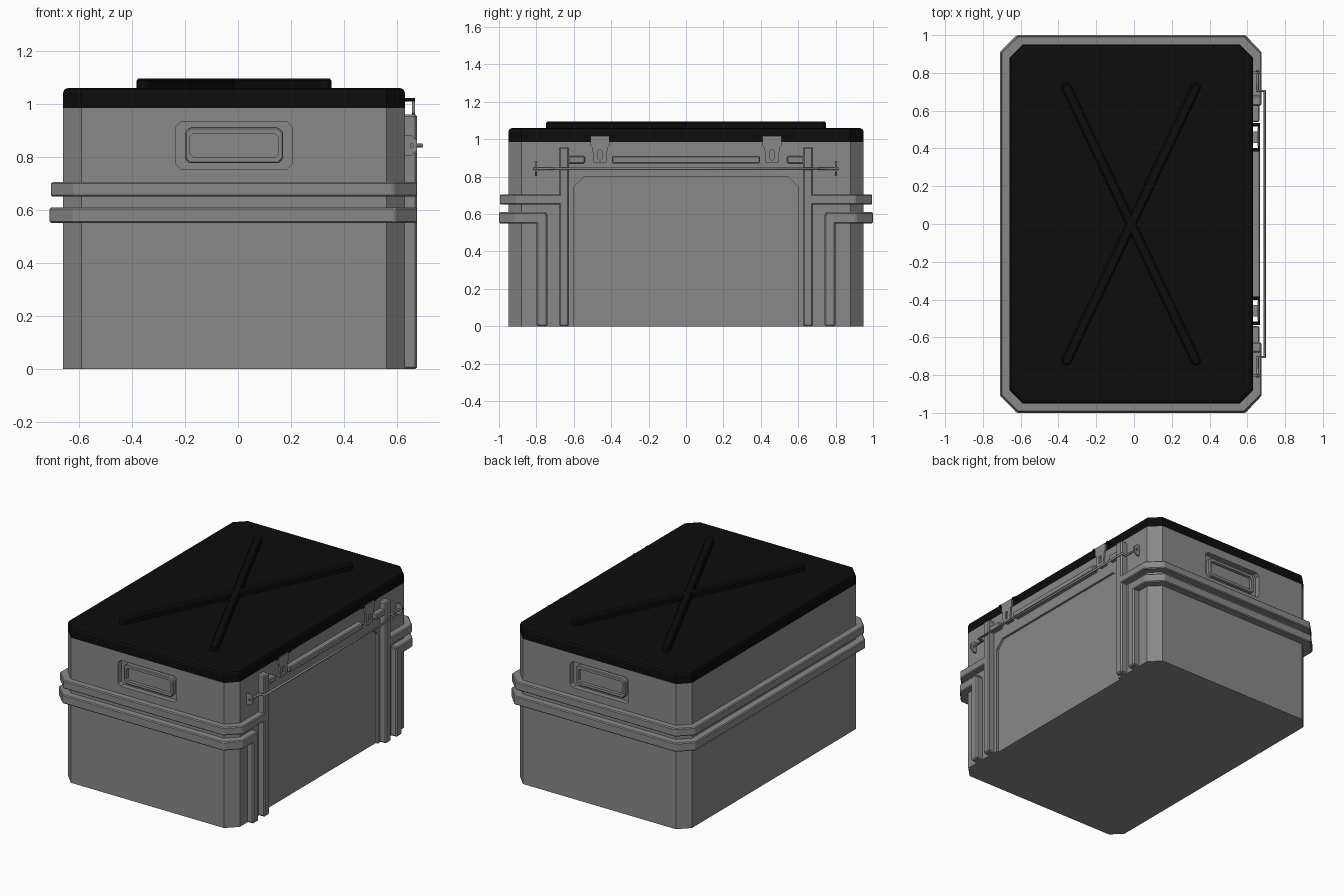
import bpy, bmesh, math
from mathutils import Vector

if "Cube" in bpy.data.objects:
    bpy.data.objects.remove(bpy.data.objects["Cube"])

CX = -0.015          # centre of the case body in x
HX, HY = 0.645, 0.95  # half sizes of the body


def material(name, v):
    m = bpy.data.materials.new(name)
    m.diffuse_color = (v, v, v, 1)
    m.use_nodes = True
    m.node_tree.nodes["Principled BSDF"].inputs["Base Color"].default_value = m.diffuse_color
    return m


GREY = material("case grey", 0.25)
BLACK = material("lid black", 0.0037)


def outline(off=0.0, c=0.07):
    """Rectangle with cut corners, starting on the right side, clockwise by way of the front."""
    x, y = HX + off, HY + off
    pts = [(x, -y + c), (x - c, -y), (-x + c, -y), (-x, -y + c),
           (-x, y - c), (-x + c, y), (x - c, y), (x, y - c)]
    return [(px + CX, py) for px, py in pts]


def prism(name, pts, lo, hi, mat, axis="z", bevel=0.0, segs=1):
    """Extrude a 2D profile along an axis, optionally bevelling its edges."""
    place = {"z": lambda a, b, h: (a, b, h),
             "y": lambda a, b, h: (a, h, b),
             "x": lambda a, b, h: (h, a, b)}[axis]
    bm = bmesh.new()
    bottom = bm.faces.new([bm.verts.new(place(a, b, lo)) for a, b in pts])
    ext = bmesh.ops.extrude_face_region(bm, geom=[bottom])
    move = Vector(place(0, 0, hi - lo))
    bmesh.ops.translate(bm, vec=move, verts=[g for g in ext["geom"] if isinstance(g, bmesh.types.BMVert)])
    bmesh.ops.recalc_face_normals(bm, faces=bm.faces)
    if bevel:
        bmesh.ops.bevel(bm, geom=bm.edges[:], offset=bevel, segments=segs, affect="EDGES", profile=0.5)
    me = bpy.data.meshes.new(name)
    bm.to_mesh(me)
    bm.free()
    me.materials.append(mat)
    ob = bpy.data.objects.new(name, me)
    bpy.context.collection.objects.link(ob)
    return ob


def box(name, x, y, z, mat, bevel=0.0):
    y = sorted(y)
    return prism(name, [(x[0], y[0]), (x[1], y[0]), (x[1], y[1]), (x[0], y[1])], z[0], z[1], mat, bevel=bevel)


def cut_rect(cx, cz, hx, hz, c):
    """Rectangle profile with cut corners."""
    return [(cx - hx + c, cz - hz), (cx + hx - c, cz - hz), (cx + hx, cz - hz + c), (cx + hx, cz + hz - c),
            (cx + hx - c, cz + hz), (cx - hx + c, cz + hz), (cx - hx, cz + hz - c), (cx - hx, cz - hz + c)]


def cut(target, cutter):
    mod = target.modifiers.new("cut", "BOOLEAN")
    mod.operation, mod.object, mod.solver = "DIFFERENCE", cutter, "EXACT"
    bpy.context.view_layer.objects.active = target
    bpy.ops.object.modifier_apply(modifier=mod.name)
    bpy.data.objects.remove(cutter, do_unlink=True)


def tube(name, points, radius, mat):
    cu = bpy.data.curves.new(name, "CURVE")
    cu.dimensions = "3D"
    cu.bevel_depth, cu.bevel_resolution, cu.use_fill_caps = radius, 1, True
    sp = cu.splines.new("POLY")
    sp.points.add(len(points) - 1)
    for p, co in zip(sp.points, points):
        p.co = (*co, 1)
    cu.materials.append(mat)
    ob = bpy.data.objects.new(name, cu)
    bpy.context.collection.objects.link(ob)
    return ob


# Case body with a shallow panel on the right and handle pockets at both ends
body = prism("case_body", outline(), 0, 0.985, GREY)
panel = [(-0.6, -0.1), (0.6, -0.1), (0.6, 0.745), (0.545, 0.8), (-0.545, 0.8), (-0.6, 0.745)]
cut(body, prism("panel_cutter", panel, 0.615, 0.8, GREY, "x"))
for s in (-1, 1):
    lo, hi = sorted((s * 0.915, s * 1.1))
    cut(body, prism("pocket_cutter", cut_rect(CX, 0.843, 0.22, 0.088, 0.018), lo, hi, GREY, "y"))

# Raised handle rims inside the pockets
for s, tag in ((-1, "front"), (1, "back")):
    lo, hi = sorted((s * 0.91, s * 0.942))
    rim = prism(tag + "_handle_rim", cut_rect(CX, 0.843, 0.185, 0.067, 0.018), lo, hi, GREY, "y", 0.005)
    lo, hi = sorted((s * 0.92, s * 1.0))
    cut(rim, prism("rim_cutter", cut_rect(CX, 0.843, 0.165, 0.045, 0.012), lo, hi, GREY, "y"))

# Lid with a chamfered top edge
lid = prism("lid", outline(), 0.985, 1.06, BLACK)
bm = bmesh.new()
bm.from_mesh(lid.data)
rim_edges = [e for e in bm.edges if all(v.co.z > 1.05 for v in e.verts)]
bmesh.ops.bevel(bm, geom=rim_edges, offset=0.02, segments=2, affect="EDGES", profile=0.5)
bm.to_mesh(lid.data)
bm.free()

# Crossed stiffening ribs on the lid
length, width = 1.65, 0.052
for s in (-1, 1):
    rib = prism("lid_rib", cut_rect(0, 0, width / 2, length / 2, 0.015), 1.04, 1.095, BLACK, bevel=0.008)
    rib.rotation_euler.z = s * math.atan2(0.7, 1.48)
    rib.location.x = CX

# Bands wrapping three sides, each ending at an upright on the right side
for name, off, y_end, z0, z1 in (("upper_band", 0.045, 0.63, 0.65, 0.705),
                                 ("lower_band", 0.05, 0.745, 0.55, 0.61)):
    outer, inner = outline(off, 0.09), outline(-0.01)
    outer = [(min(x, 0.675), y) for x, y in outer]
    pts = [(0.675, -y_end)] + outer + [(0.675, y_end), (0.62, y_end)] + inner[::-1] + [(0.62, -y_end)]
    prism(name, pts, z0, z1, GREY, bevel=0.006)

for s, side in ((-1, "front"), (1, "back")):
    # Uprights on the right side
    box(side + "_inner_upright", (0.61, 0.675), (s * 0.625, s * 0.68), (0, 0.96), GREY, 0.008)
    box(side + "_outer_upright", (0.61, 0.675), (s * 0.74, s * 0.80), (0, 0.6), GREY, 0.008)
    box(side + "_short_rail", (0.62, 0.665), (s * 0.54, s * 0.64), (0.87, 0.91), GREY, 0.006)

    # Latch plate with a slot, hung on black lid ears
    y = s * 0.46
    latch = [(y - 0.035, 0.875), (y + 0.035, 0.875), (y + 0.04, 0.955), (y + 0.05, 0.965),
             (y + 0.05, 1.018), (y - 0.05, 1.018), (y - 0.05, 0.965), (y - 0.04, 0.955)]
    plate = prism(side + "_latch", latch, 0.655, 0.667, GREY, "x")
    cut(plate, prism("slot_cutter", cut_rect(y, 0.917, 0.011, 0.028, 0.008), 0.6, 0.7, GREY, "x"))
    box(side + "_latch_foot", (0.62, 0.66), (y - 0.03, y + 0.03), (0.876, 0.886), GREY)
    for e in (-0.066, 0.066):
        box(side + "_lid_ear", (0.61, 0.667), (y + e - 0.009, y + e + 0.009), (1.008, 1.022), BLACK)
    tube(side + "_latch_pin", [(0.661, y - 0.075, 1.014), (0.661, y + 0.075, 1.014)], 0.005, BLACK)

    # Rod bracket
    tab = [(0.62, 0.805), (0.655, 0.805), (0.675, 0.825), (0.675, 0.86), (0.655, 0.88), (0.62, 0.88)]
    lo, hi = sorted((s * 0.797, s * 0.807))
    prism(side + "_rod_bracket", tab, lo, hi, GREY, "y")

# Long rail between the latches and the carrying rod
box("long_rail", (0.62, 0.668), (-0.395, 0.395), (0.87, 0.91), GREY, 0.006)
tube("carry_rod", [(0.655, -0.815, 0.843), (0.655, -0.705, 0.843), (0.692, -0.705, 0.843),
                   (0.692, 0.705, 0.843), (0.655, 0.705, 0.843), (0.655, 0.815, 0.843)], 0.008, GREY)
